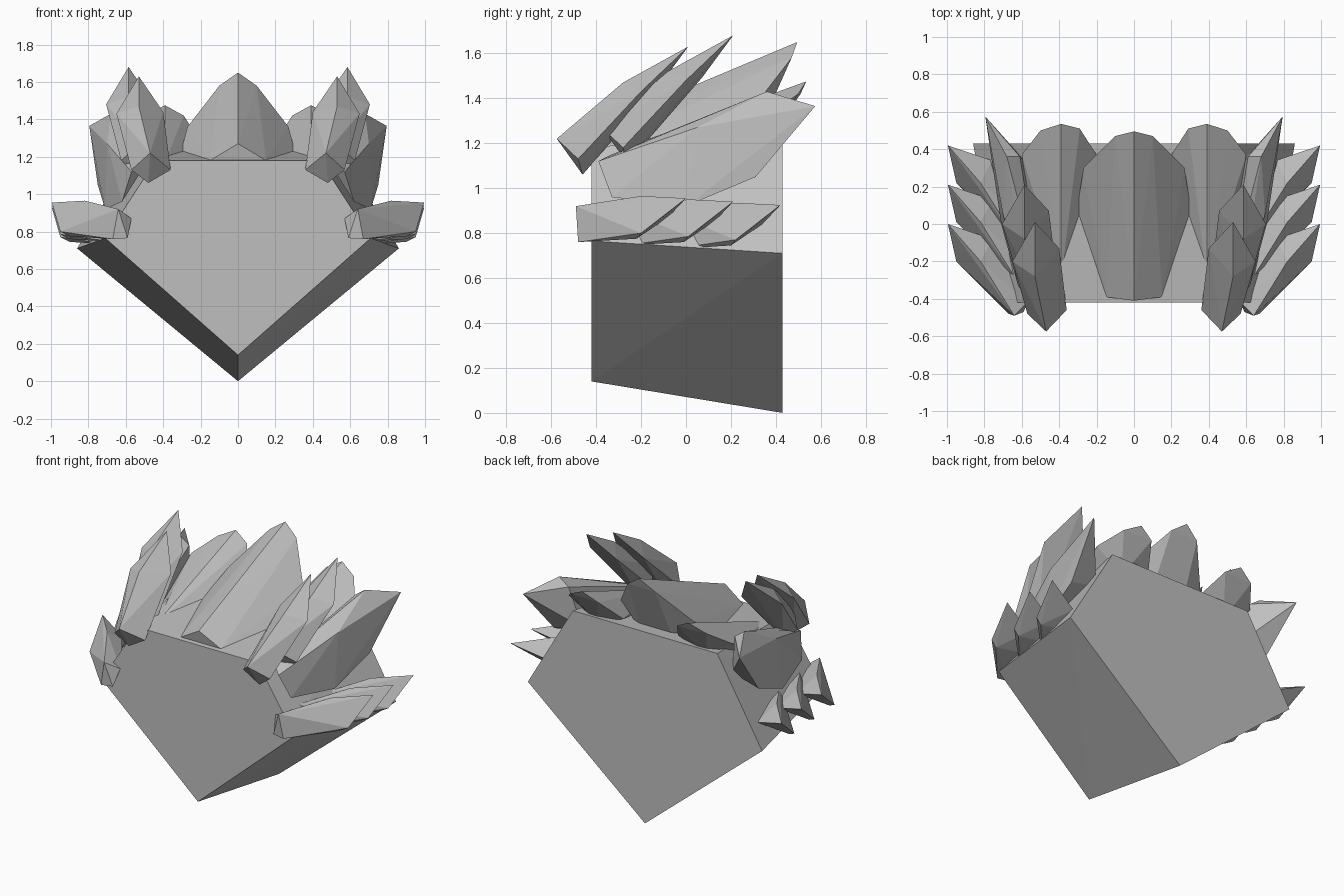
import bpy
import bmesh
from mathutils import Vector

cube = bpy.data.objects.get("Cube")
if cube:
    bpy.data.objects.remove(cube)

# One stone grey for everything
stone = bpy.data.materials.new("stone_grey")
stone.use_nodes = True
grey = (0.52, 0.52, 0.52, 1)
stone.diffuse_color = grey
stone.node_tree.nodes["Principled BSDF"].inputs["Base Color"].default_value = grey


def hull(name, points, offset=(0, 0, 0), flip=1):
    """Flat-faced convex solid around a few corner points."""
    bm = bmesh.new()
    for p in points:
        v = Vector(p) + Vector(offset)
        bm.verts.new((v.x * flip, v.y, v.z))
    result = bmesh.ops.convex_hull(bm, input=bm.verts)
    loose = {e for e in result["geom_interior"] + result["geom_unused"]
             if isinstance(e, bmesh.types.BMVert)}
    bmesh.ops.delete(bm, geom=list(loose), context="VERTS")
    bmesh.ops.recalc_face_normals(bm, faces=bm.faces)
    mesh = bpy.data.meshes.new(name)
    bm.to_mesh(mesh)
    bm.free()
    mesh.materials.append(stone)
    obj = bpy.data.objects.new(name, mesh)
    bpy.context.collection.objects.link(obj)
    return obj


def both(half):
    """Mirror points across the centre plane."""
    return half + [(-x, y, z) for x, y, z in half if x]


# Pentagonal body, narrower at the front
hull("body", both([
    (0, -.42, .14), (.71, -.42, .765), (.44, -.42, 1.18),
    (0, .43, 0), (.86, .43, .71), (.53, .43, 1.27)]))

# Central top crystal
hull("centre_crystal", both([
    (0, -.41, 1.27), (.15, -.39, 1.18), (0, .495, 1.65), (.1, .47, 1.58),
    (.2, .37, 1.45), (.31, .04, 1.21), (.27, .3, 1.36), (.12, .3, 1.2)]))

# Side crystals, given for the left and repeated on the right
inner = [(.39, .535, 1.475), (.29, .51, 1.42), (.5, .5, 1.42), (.6, .37, 1.33),
         (.2, .37, 1.28), (.29, .04, 1.19), (.39, -.3, 1.17), (.5, -.3, 1.05),
         (.55, 0, 1.1), (.4, .36, 1.2)]
outer = [(.795, .575, 1.365), (.68, .36, 1.43), (.61, .36, 1.38), (.75, .31, 1.05),
         (.71, 0, .92), (.62, -.33, .96), (.57, -.39, 1.12), (.5, -.33, 1.15),
         (.7, .05, 1.27), (.55, .3, 1.1)]
upper = [(.53, .01, 1.63), (.47, -.575, 1.22), (.53, -.28, 1.47), (.4, -.13, 1.44),
         (.36, -.46, 1.13), (.65, -.2, 1.43), (.57, -.48, 1.13), (.48, -.46, 1.06)]
lower = [(.995, 0, .955), (.82, -.2, .965), (.95, -.2, .8), (.64, -.49, .92),
         (.57, -.42, .87), (.59, -.47, .765), (.67, -.48, .76), (.9, -.22, .775),
         (.76, -.08, .87), (.7, -.2, .8)]

for side, flip in (("left", 1), ("right", -1)):
    hull(side + "_inner_crystal", inner, flip=flip)
    hull(side + "_outer_crystal", outer, flip=flip)
    for i in range(2):
        hull(f"{side}_upper_crystal_{i + 1}", upper, (.055 * i, .2 * i, .05 * i), flip)
    for i in range(3):
        hull(f"{side}_lower_crystal_{i + 1}", lower, (0, .21 * i, -.015 * i), flip)
